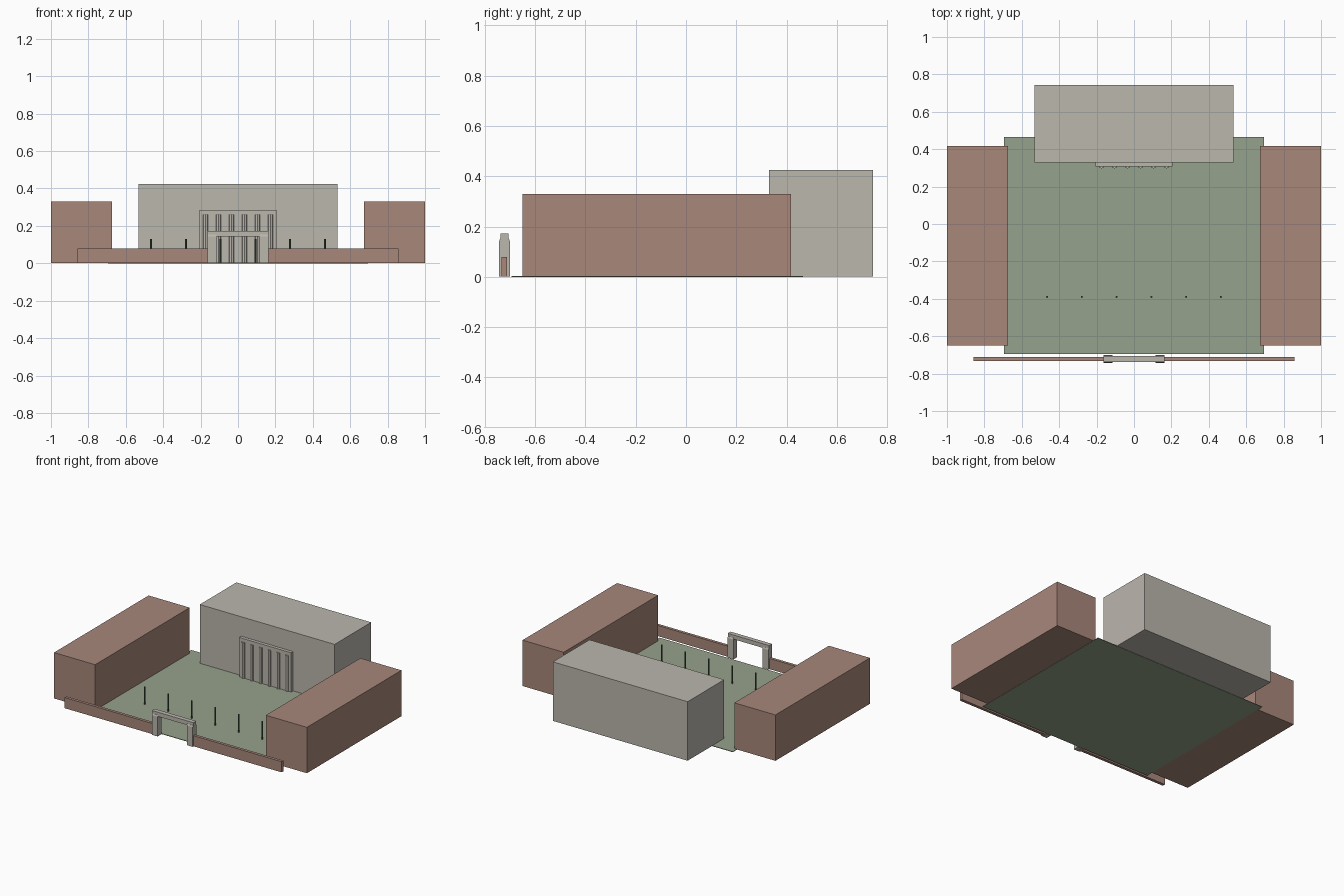
import bpy, bmesh, math

cube = bpy.data.objects.get("Cube")
if cube:
    bpy.data.objects.remove(cube, do_unlink=True)


def material(name, rgb):
    """Flat colour given in sRGB 0-255, stored as linear."""
    lin = [(c / 255 / 12.92) if c < 11 else ((c / 255 + 0.055) / 1.055) ** 2.4 for c in rgb]
    m = bpy.data.materials.new(name)
    m.use_nodes = True
    m.diffuse_color = (*lin, 1)
    bsdf = next(n for n in m.node_tree.nodes if n.type == 'BSDF_PRINCIPLED')
    bsdf.inputs["Base Color"].default_value = (*lin, 1)
    return m


STONE = material("pale stone", (187, 183, 174))
BRICK = material("dusty brick", (168, 135, 123))
GRASS = material("lawn green", (150, 162, 140))
POLE = material("dark green paint", (72, 88, 72))


def finish(name, bm, mat):
    bmesh.ops.recalc_face_normals(bm, faces=bm.faces)
    me = bpy.data.meshes.new(name)
    bm.to_mesh(me)
    bm.free()
    me.materials.append(mat)
    ob = bpy.data.objects.new(name, me)
    bpy.context.collection.objects.link(ob)
    return ob


def box(name, x, y, z, mat):
    """Box from (min, max) ranges."""
    bm = bmesh.new()
    bmesh.ops.create_cube(bm, size=1)
    for v in bm.verts:
        for i, (lo, hi) in enumerate((x, y, z)):
            v.co[i] = (lo + hi) / 2 + v.co[i] * (hi - lo)
    return finish(name, bm, mat)


def cylinder(name, x, y, z0, z1, r, sides, mat):
    bm = bmesh.new()
    bmesh.ops.create_cone(bm, cap_ends=True, segments=sides, radius1=r, radius2=r, depth=z1 - z0)
    bmesh.ops.translate(bm, verts=bm.verts, vec=(x, y, (z0 + z1) / 2))
    return finish(name, bm, mat)


def prism_x(name, profile, x0, x1, mat):
    """Extrude a (y, z) profile along x."""
    bm = bmesh.new()
    face = bm.faces.new([bm.verts.new((x0, y, z)) for y, z in profile])
    ext = bmesh.ops.extrude_face_region(bm, geom=[face])
    moved = [g for g in ext["geom"] if isinstance(g, bmesh.types.BMVert)]
    bmesh.ops.translate(bm, verts=moved, vec=(x1 - x0, 0, 0))
    return finish(name, bm, mat)


BASE = 0.002  # buildings rest just above the underside of the lawn

# Courtyard lawn
box("courtyard_lawn", (-0.695, 0.695), (-0.695, 0.465), (0, 0.004), GRASS)

# Main hall with its shallow portico
box("main_hall", (-0.533, 0.533), (0.33, 0.743), (BASE, 0.424), STONE)
box("portico_panel", (-0.205, 0.205), (0.307, 0.335), (BASE, 0.285), STONE)
for i in range(6):
    cylinder(f"portico_column_{i + 1}", (i - 2.5) * 0.0695, 0.31, BASE, 0.26, 0.0135, 8, STONE)

# Mirrored parts: wings, boundary walls and gate posts
post_profile = [(-0.743, BASE), (-0.701, BASE), (-0.701, 0.143),
                (-0.705, 0.153), (-0.739, 0.153), (-0.743, 0.143)]
for side, s in (("left", 1), ("right", -1)):
    def span(a, b):
        return tuple(sorted((s * a, s * b)))
    box(f"{side}_wing", span(0.675, 1.0), (-0.65, 0.418), (BASE, 0.33), BRICK)
    box(f"{side}_boundary_wall", span(0.14, 0.858), (-0.733, -0.712), (BASE, 0.078), BRICK)
    prism_x(f"{side}_gate_post", post_profile, *span(0.115, 0.162), STONE)

# Gate lintel
box("gate_lintel", (-0.164, 0.164), (-0.738, -0.706), (0.143, 0.173), STONE)

# Row of poles across the lawn
for i in range(6):
    cylinder(f"courtyard_pole_{i + 1}", (i - 2.5) * 0.186, -0.39, BASE, 0.13, 0.0055, 8, POLE)
